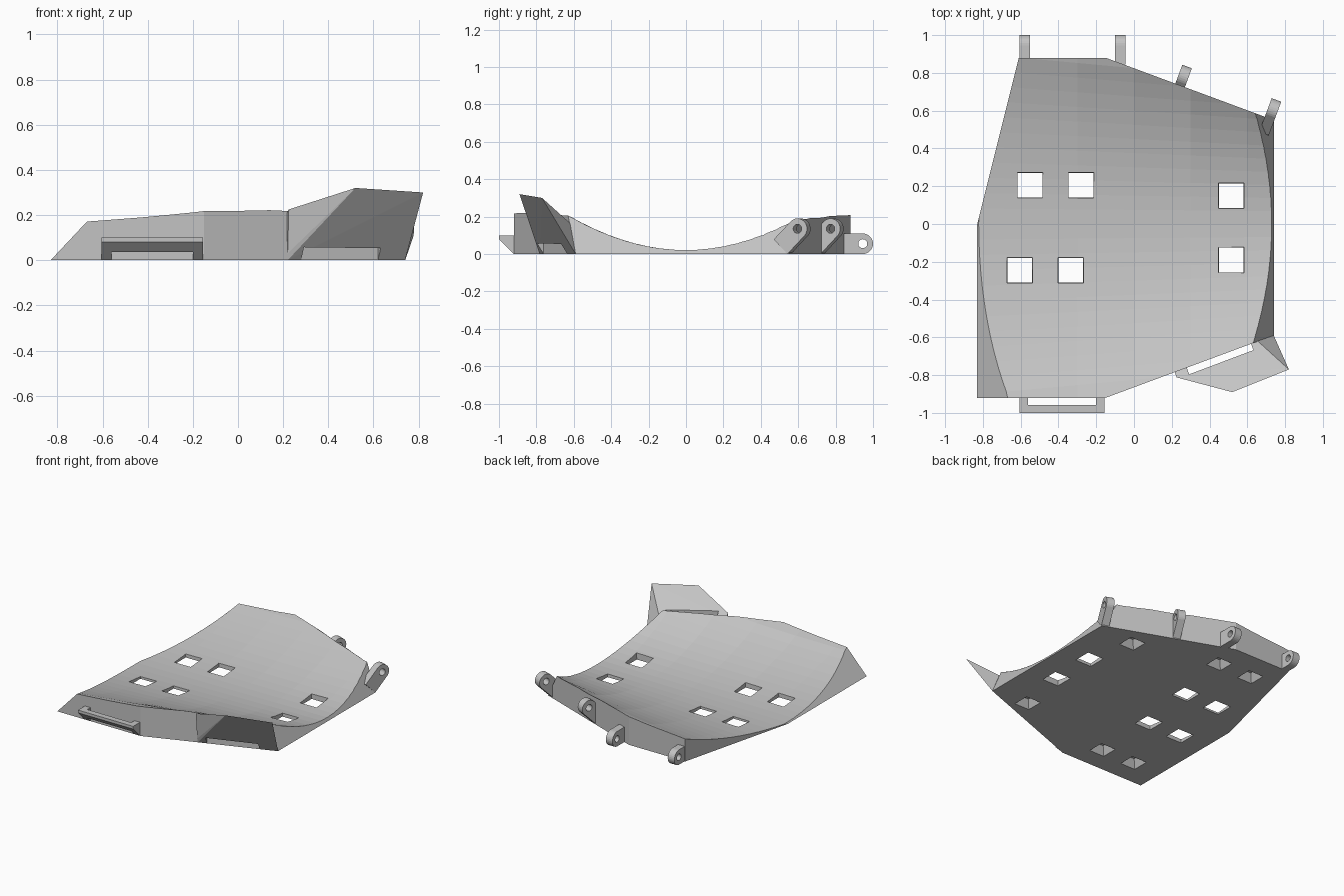
import bpy, bmesh, math
from mathutils import Vector

cube = bpy.data.objects.get("Cube")
if cube:
    bpy.data.objects.remove(cube, do_unlink=True)

grey = bpy.data.materials.new("light grey")
grey.use_nodes = True
COLOUR = (0.55, 0.55, 0.55, 1)
grey.diffuse_color = COLOUR
grey.node_tree.nodes["Principled BSDF"].inputs["Base Color"].default_value = COLOUR


def finish(name, bm):
    bmesh.ops.recalc_face_normals(bm, faces=bm.faces)
    mesh = bpy.data.meshes.new(name)
    bm.to_mesh(mesh)
    bm.free()
    mesh.materials.append(grey)
    ob = bpy.data.objects.new(name, mesh)
    bpy.context.collection.objects.link(ob)
    return ob


def hull(name, points):
    """Solid convex shape around the points."""
    bm = bmesh.new()
    verts = [bm.verts.new(p) for p in points]
    res = bmesh.ops.convex_hull(bm, input=verts)
    junk = {v for v in res["geom_interior"] + res["geom_unused"]
            if isinstance(v, bmesh.types.BMVert) and not v.link_faces}
    bmesh.ops.delete(bm, geom=list(junk), context="VERTS")
    bmesh.ops.dissolve_limit(bm, angle_limit=0.01, verts=bm.verts, edges=bm.edges)
    return finish(name, bm)


def cut(target, cutter):
    """Subtract the cutter and remove it."""
    mod = target.modifiers.new("cut", "BOOLEAN")
    mod.operation = "DIFFERENCE"
    mod.solver = "EXACT"
    mod.object = cutter
    cutter.hide_render = True
    bpy.context.view_layer.objects.active = target
    bpy.ops.object.modifier_apply(modifier=mod.name)
    bpy.data.objects.remove(cutter, do_unlink=True)


def frustum(name, x, y, low, high, top):
    """Square tapered cutter, open below the floor."""
    return hull(name, [(x + sx * h, y + sy * h, z) for sx in (-1, 1) for sy in (-1, 1)
                       for h, z in ((low, -0.01), (high, top))])


# Plate: flat-bottomed block with two sloping ends
OUTLINE = [(-.83, -.92), (-.15, -.92), (.74, -.59), (.74, .55), (-.15, .88), (-.61, .88), (-.83, 0)]
bm = bmesh.new()
bottom = bm.faces.new([bm.verts.new((x, y, 0)) for x, y in OUTLINE])
ext = bmesh.ops.extrude_face_region(bm, geom=[bottom])
bmesh.ops.translate(bm, vec=(0, 0, .4), verts=[v for v in ext["geom"] if isinstance(v, bmesh.types.BMVert)])
for co, no in (((-.83, 0, 0), (-1, 0, .94)), ((.74, 0, 0), (1, 0, .53))):
    bmesh.ops.bisect_plane(bm, geom=bm.verts[:] + bm.edges[:] + bm.faces[:],
                           plane_co=co, plane_no=no, clear_outer=True)
corners = [v.co.copy() for v in bm.verts]
bm.free()
plate = hull("curved_plate", corners)

# Conical hollow: arc sections whose radius shrinks towards +x
STRIPS, STATIONS = 24, 7
bm = bmesh.new()
rings = []
for i in range(STATIONS):
    x = -.9 + 1.8 * i / (STATIONS - 1)
    radius = 1.05 + 1.12 * (.74 - x)
    half = .9 - .1 * x
    ring = []
    for k in range(STRIPS + 1):
        y = half * (2 * k / STRIPS - 1)
        z = .015 + .008 * x + radius - math.sqrt(radius ** 2 - y ** 2)
        ring.append(bm.verts.new((x, 1.05 * y if abs(y) > .99 * half else y, z)))
    ring += [bm.verts.new((x, 1.05 * half, 1)), bm.verts.new((x, -1.05 * half, 1))]
    rings.append(ring)
for a, b in zip(rings, rings[1:]):
    for k in range(len(a)):
        n = (k + 1) % len(a)
        bm.faces.new((a[k], a[n], b[n], b[k]))
bm.faces.new(rings[0])
bm.faces.new(rings[-1])
cut(plate, finish("hollow_cutter", bm))

# Through holes and blind pockets underneath
for x, y in ((-.55, .205), (-.28, .205), (-.605, -.245), (-.335, -.245), (.515, .15), (.515, -.19)):
    cut(plate, frustum("hole_cutter", x, y, .065, .072, .12))
for x, y in ((-.19, .66), (-.46, .66), (-.33, -.72), (-.6, -.72), (.43, .495), (.455, -.563)):
    cut(plate, frustum("pocket_cutter", x, y, .065, .035, .06))

# Flared front wing with a strap slot along its foot
wing = hull("front_wing", [(.22, -.783, 0), (.74, -.59, 0), (.52, -.89, .32), (.82, -.77, .3),
                           (.22, -.79, .03), (.225, -.812, .225), (.215, -.78, .205),
                           (.655, -.62, .165)])
out = Vector((.348, -.938, 0))
cut(wing, hull("slot_cutter", [Vector((x, y, z)) + out * d for x, y in ((.28, -.763), (.62, -.635))
                               for z in (-1, 1) for d in (-.02, .035)]))

# Strap bar on the front wall
bar = hull("front_strap_bar", [(x, y, z) for x in (-.605, -.155) for y, z in
                               ((-.91, 0), (-.92, 0), (-1, .08), (-1, .1), (-.91, .1))])
cut(bar, hull("bar_cutter", [(x, y, z) for x in (-.56, -.2) for y in (-.957, -.89) for z in (-1, 1)]))


# Hinge lugs on the back: rounded eye, tail into the wall, pin hole
def lug(name, centre, direction, tail):
    centre, d = Vector(centre), Vector(direction).normalized()
    side = Vector((d.y, -d.x, 0))

    def disc(r, half, extra=()):
        pts = [(r * math.cos(t * math.tau / 28), r * math.sin(t * math.tau / 28)) for t in range(28)]
        return [centre + d * s + Vector((0, 0, h)) + side * w
                for s, h in pts + list(extra) for w in (-half, half)]

    ob = hull(name, disc(.055, .027, tail))
    cut(ob, hull("pin_cutter", disc(.024, .1)))


STRAIGHT = [(-.1, -.055), (-.1, .055)]
SLANTED = [(-.057, -.135), (-.135, -.057)]
lug("back_lug_outer", (-.578, .945, .055), (0, 1, 0), STRAIGHT)
lug("back_lug_middle", (-.073, .945, .055), (0, 1, 0), STRAIGHT)
lug("slanted_lug_inner", (.262, .782, .135), (.348, .938, 0), SLANTED)
lug("slanted_lug_outer", (.735, .605, .135), (.348, .938, 0), SLANTED)
